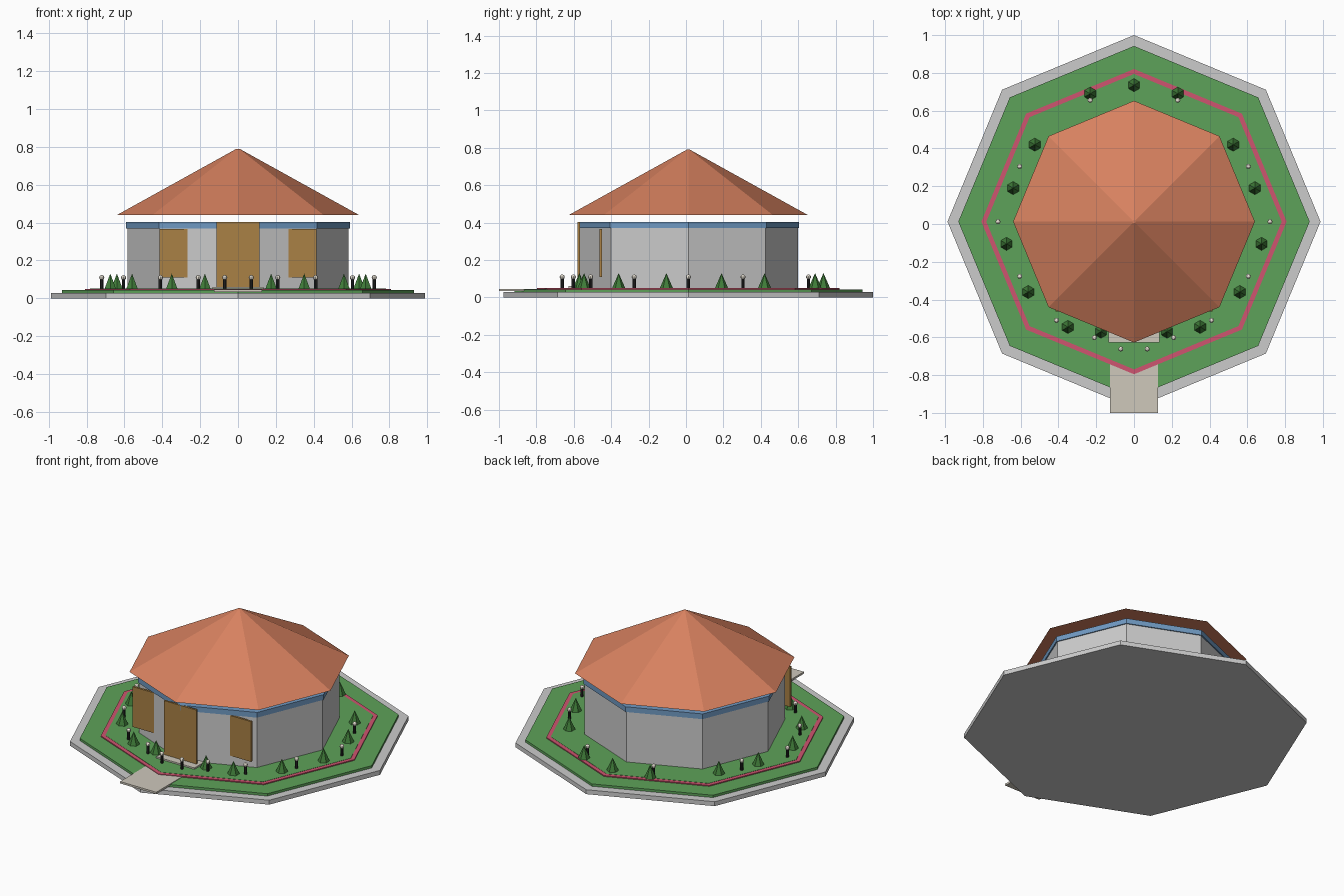
import bpy
import math

if "Cube" in bpy.data.objects:
    bpy.data.objects.remove(bpy.data.objects["Cube"])

CY = 0.0125  # shared centre line of the octagonal parts


def material(name, rgb):
    m = bpy.data.materials.new(name)
    m.diffuse_color = (*rgb, 1)
    m.use_nodes = True
    m.node_tree.nodes["Principled BSDF"].inputs["Base Color"].default_value = m.diffuse_color
    return m


ROOF = material("terracotta", (0.68, 0.22, 0.115))
GRASS = material("grass", (0.11, 0.36, 0.10))
BLUE = material("blue", (0.16, 0.32, 0.54))
WOOD = material("wood", (0.40, 0.22, 0.06))
PINK = material("pink", (0.62, 0.09, 0.16))
LEAF = material("leaf", (0.05, 0.20, 0.04))
DARK = material("dark", (0.02, 0.02, 0.02))
LAMP = material("lamp", (0.85, 0.80, 0.70))
STONE = material("stone", (0.62, 0.58, 0.50))


def finish(name, mat):
    ob = bpy.context.object
    ob.name = name
    if mat:
        ob.data.materials.append(mat)
    return ob


def prism(name, r, z0, z1, mat=None, top=None, x=0, y=CY, n=8):
    """Vertical prism, or cone when a smaller top radius is given."""
    bpy.ops.mesh.primitive_cone_add(vertices=n, radius1=r, radius2=r if top is None else top,
                                    depth=z1 - z0, location=(x, y, (z0 + z1) / 2))
    return finish(name, mat)


def box(name, x0, x1, y0, y1, z0, z1, mat=None):
    bpy.ops.mesh.primitive_cube_add(size=1, location=((x0 + x1) / 2, (y0 + y1) / 2, (z0 + z1) / 2))
    bpy.context.object.scale = (x1 - x0, y1 - y0, z1 - z0)
    return finish(name, mat)


# Ground layers
prism("base_slab", 0.9875, 0, 0.028)
prism("lawn", 0.93, 0.028, 0.043, GRASS)
prism("flower_border", 0.808, 0.043, 0.049, PINK)
prism("inner_lawn", 0.782, 0.043, 0.0505, GRASS)

# Building
prism("walls", 0.585, 0.05, 0.37)
prism("blue_band", 0.592, 0.37, 0.403, BLUE)
prism("roof", 0.64, 0.44, 0.79, ROOF, top=0.008)

# Entrance and windows
box("path", -0.127, 0.127, -1.0, -0.74, 0.034, 0.046, STONE)
box("door_step", -0.134, 0.134, -0.628, -0.53, 0.045, 0.06, STONE)
box("door", -0.113, 0.113, -0.579, -0.567, 0.06, 0.402, WOOD)
for side, s in (("left", -1), ("right", 1)):
    a, b = sorted((s * 0.20, s * 0.415))
    box(side + "_window", a, b, -0.462, -0.449, 0.11, 0.365, WOOD)

# Trees, mirrored across x
trees = [(0, 0.735), (0.232, 0.69), (0.525, 0.42), (0.64, 0.19),
         (0.675, -0.105), (0.56, -0.36), (0.35, -0.545), (0.175, -0.57)]
for x, y in trees:
    for px in {x, -x}:
        prism("tree", 0.035, 0.05, 0.13, LEAF, top=0, x=px, y=y, n=6)

# Garden lamps, mirrored across x
lamps = [(0.232, 0.655), (0.605, 0.305), (0.72, 0.0125), (0.605, -0.277),
         (0.41, -0.51), (0.21, -0.602), (0.07, -0.662)]
for x, y in lamps:
    for px in (x, -x):
        prism("lamp_post", 0.009, 0.05, 0.103, DARK, x=px, y=y, n=8)
        bpy.ops.mesh.primitive_uv_sphere_add(segments=8, ring_count=6, radius=0.0135,
                                             location=(px, y, 0.109))
        finish("lamp_globe", LAMP)
